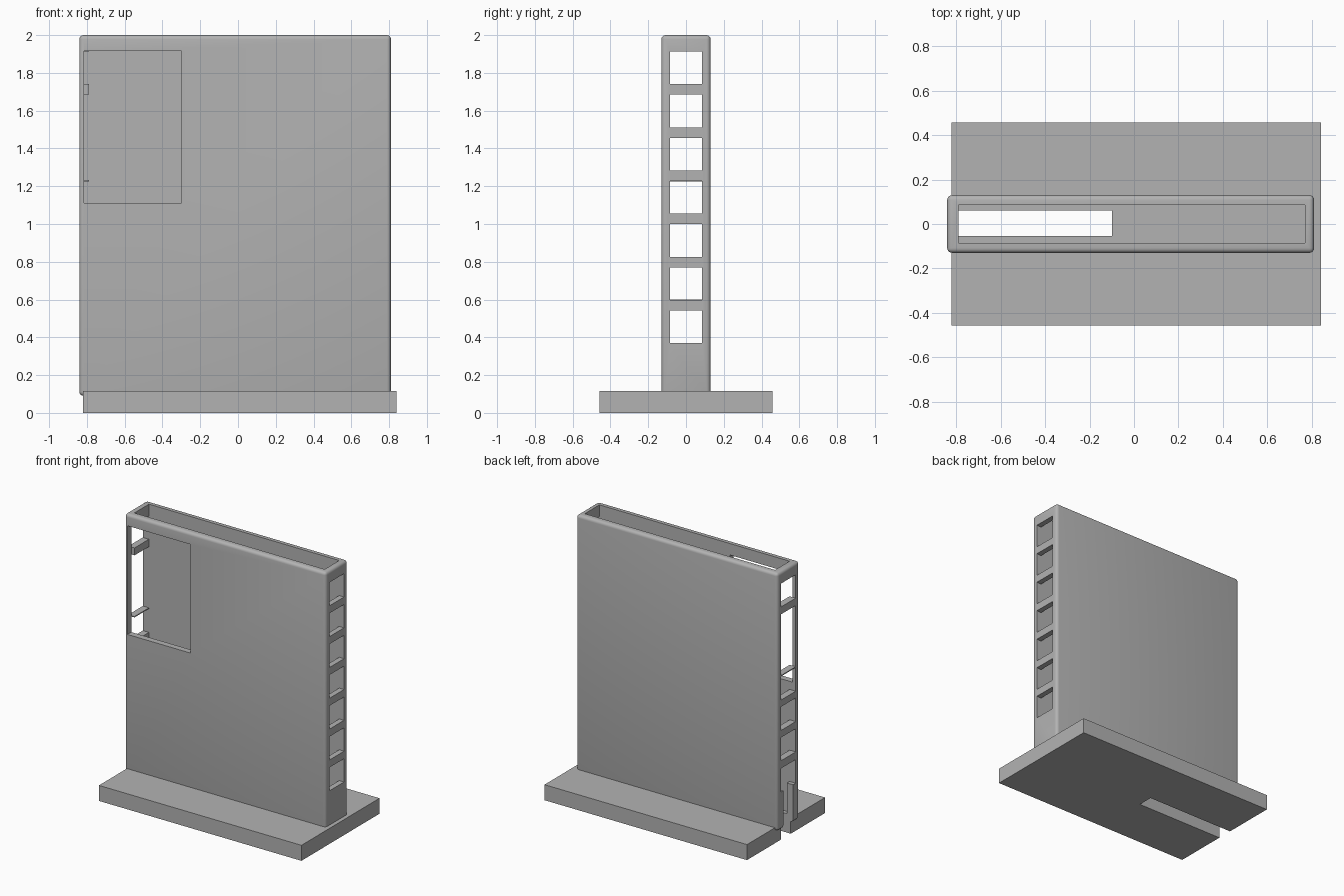
import bpy
import math
from mathutils import Vector

cube = bpy.data.objects.get("Cube")
if cube:
    bpy.data.objects.remove(cube, do_unlink=True)

grey = bpy.data.materials.new("plain_grey")
grey.use_nodes = True
colour = (0.45, 0.45, 0.45, 1)
grey.diffuse_color = colour
grey.node_tree.nodes["Principled BSDF"].inputs["Base Color"].default_value = colour


def box(name, low, high):
    """Axis-aligned box between two corners."""
    low, high = Vector(low), Vector(high)
    bpy.ops.mesh.primitive_cube_add(size=1, location=(low + high) / 2)
    ob = bpy.context.object
    ob.name = name
    ob.scale = high - low
    bpy.ops.object.transform_apply(location=False, rotation=False, scale=True)
    ob.data.materials.append(grey)
    return ob


def apply(ob, mod):
    bpy.context.view_layer.objects.active = ob
    bpy.ops.object.modifier_apply(modifier=mod.name)


def cut(ob, low, high):
    """Subtract a box from an object."""
    cutter = box("cutter", low, high)
    cutter.hide_render = True
    mod = ob.modifiers.new("cut", "BOOLEAN")
    mod.operation = "DIFFERENCE"
    mod.solver = "EXACT"
    mod.object = cutter
    apply(ob, mod)
    bpy.data.objects.remove(cutter, do_unlink=True)


INNER_Y = 0.085                     # half width of cavity and windows
WALL_LEFT, WALL_RIGHT = 0.77, -0.79  # inner faces of the end walls

# Upright case: rounded block hollowed from the top
case = box("case", (-0.84, -0.13, 0.09), (0.81, 0.13, 2.0))
bevel = case.modifiers.new("round", "BEVEL")
bevel.width = 0.022
bevel.segments = 4
apply(case, bevel)
cut(case, (WALL_RIGHT, -INNER_Y, 0.14), (WALL_LEFT, INNER_Y, 2.1))

# Seven windows in one end wall
for i in range(7):
    top = 1.913 - i * 0.2285
    cut(case, (0.7, -INNER_Y, top - 0.173), (0.9, INNER_Y, top))

# Windows in the other end wall, one of them tall
for bottom, top in ((1.74, 1.913), (1.232, 1.685), (1.05, 1.225),
                    (0.825, 1.0), (0.6, 0.772), (0.368, 0.543)):
    cut(case, (-0.9, -INNER_Y, bottom), (-0.7, INNER_Y, top))

# Large access opening in the front wall
cut(case, (-0.815, -0.2, 1.11), (-0.30, -INNER_Y + 0.001, 1.915))

# Foot plate
base = box("base_plate", (-0.82, -0.457, 0), (0.84, 0.457, 0.115))

# Cable slot through the foot, case floor and end wall
for part in (case, base):
    cut(part, (-0.95, -0.055, -0.1), (-0.10, 0.06, 0.37))

for part in (case, base):
    bpy.ops.object.select_all(action="DESELECT")
    part.select_set(True)
    bpy.context.view_layer.objects.active = part
    bpy.ops.object.shade_smooth_by_angle(angle=math.radians(30))
